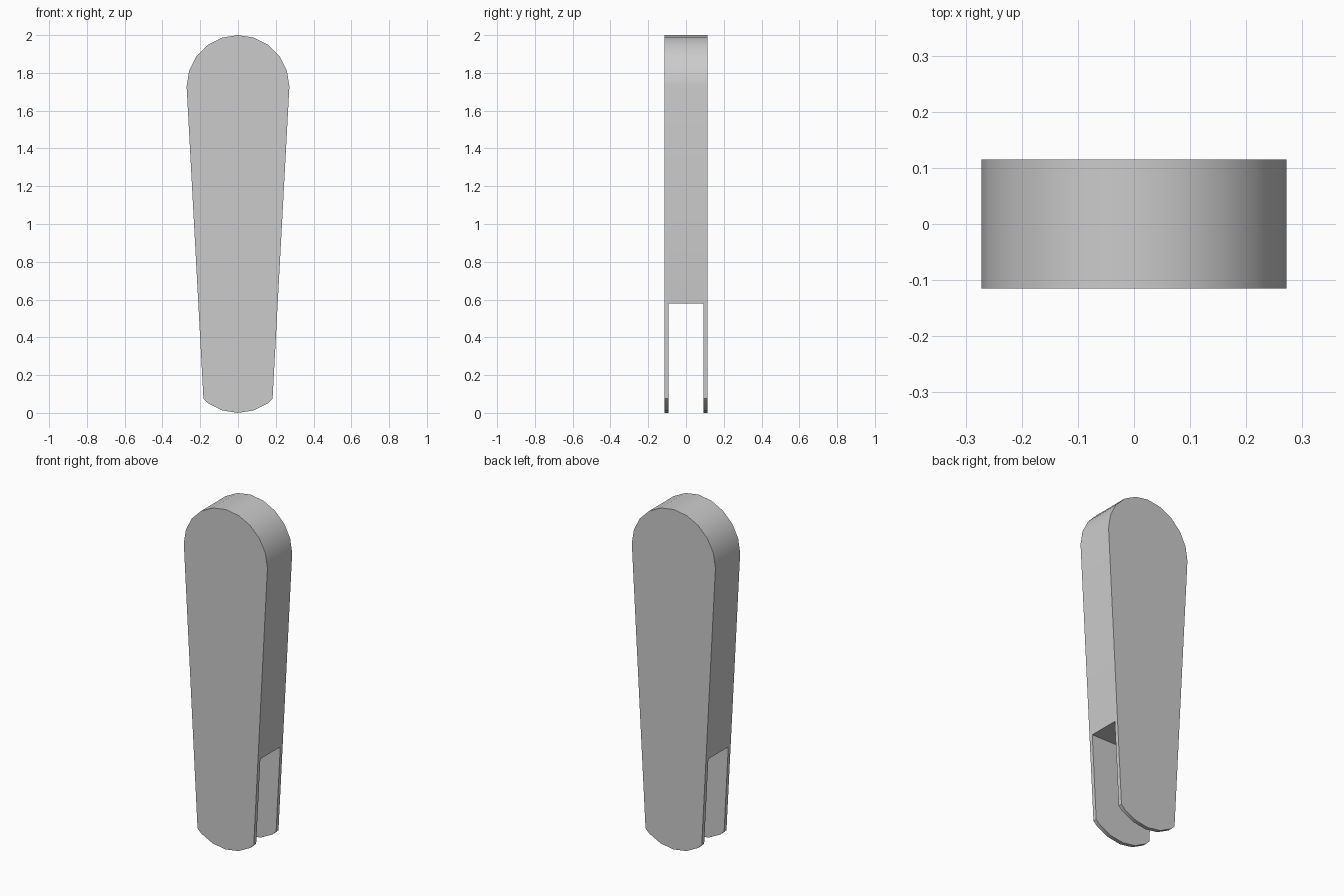
import bpy
import bmesh
from math import sin, cos, radians

HALF_DEPTH = 0.115
RADIUS = 0.272
TOP_CENTRE = 2 - RADIUS

cube = bpy.data.objects.get("Cube")
if cube:
    bpy.data.objects.remove(cube, do_unlink=True)

grey = bpy.data.materials.new("light_grey")
grey.use_nodes = True
colour = (0.6, 0.6, 0.6, 1)
grey.diffuse_color = colour
grey.node_tree.nodes["Principled BSDF"].inputs["Base Color"].default_value = colour


def arc(centre_z, angles):
    return [(RADIUS * cos(radians(a)), centre_z + RADIUS * sin(radians(a))) for a in angles]


def extrude_profile(name, points, half_depth):
    """Extrude an x-z outline along y, centred on y = 0."""
    bm = bmesh.new()
    face = bm.faces.new([bm.verts.new((x, -half_depth, z)) for x, z in points])
    moved = bmesh.ops.extrude_face_region(bm, geom=[face])["geom"]
    verts = [v for v in moved if isinstance(v, bmesh.types.BMVert)]
    bmesh.ops.translate(bm, verts=verts, vec=(0, 2 * half_depth, 0))
    bmesh.ops.recalc_face_normals(bm, faces=bm.faces)
    mesh = bpy.data.meshes.new(name)
    bm.to_mesh(mesh)
    bm.free()
    mesh.materials.append(grey)
    obj = bpy.data.objects.new(name, mesh)
    bpy.context.collection.objects.link(obj)
    return obj


# Tapered arm: round top, straight sides, shallow round foot
foot_corner = (0.183, 0.075)
outline = arc(TOP_CENTRE, range(0, 181, 18))
outline += [(-foot_corner[0], foot_corner[1])]
outline += arc(RADIUS, range(234, 307, 18))
outline += [foot_corner]
arm = extrude_profile("forked_arm", outline, HALF_DEPTH)

# Slot that splits the lower end into two thin cheeks
slot = extrude_profile("slot_cutter", [(-0.5, -0.2), (0.5, -0.2), (0.5, 0.58), (-0.5, 0.58)], 0.0925)
slot.hide_render = True
cut = arm.modifiers.new("slot", "BOOLEAN")
cut.operation = "DIFFERENCE"
cut.solver = "EXACT"
cut.object = slot

bpy.ops.object.select_all(action="DESELECT")
arm.select_set(True)
bpy.context.view_layer.objects.active = arm
bpy.ops.object.modifier_apply(modifier=cut.name)
bpy.data.objects.remove(slot, do_unlink=True)
bpy.ops.object.shade_smooth_by_angle(angle=radians(30))
